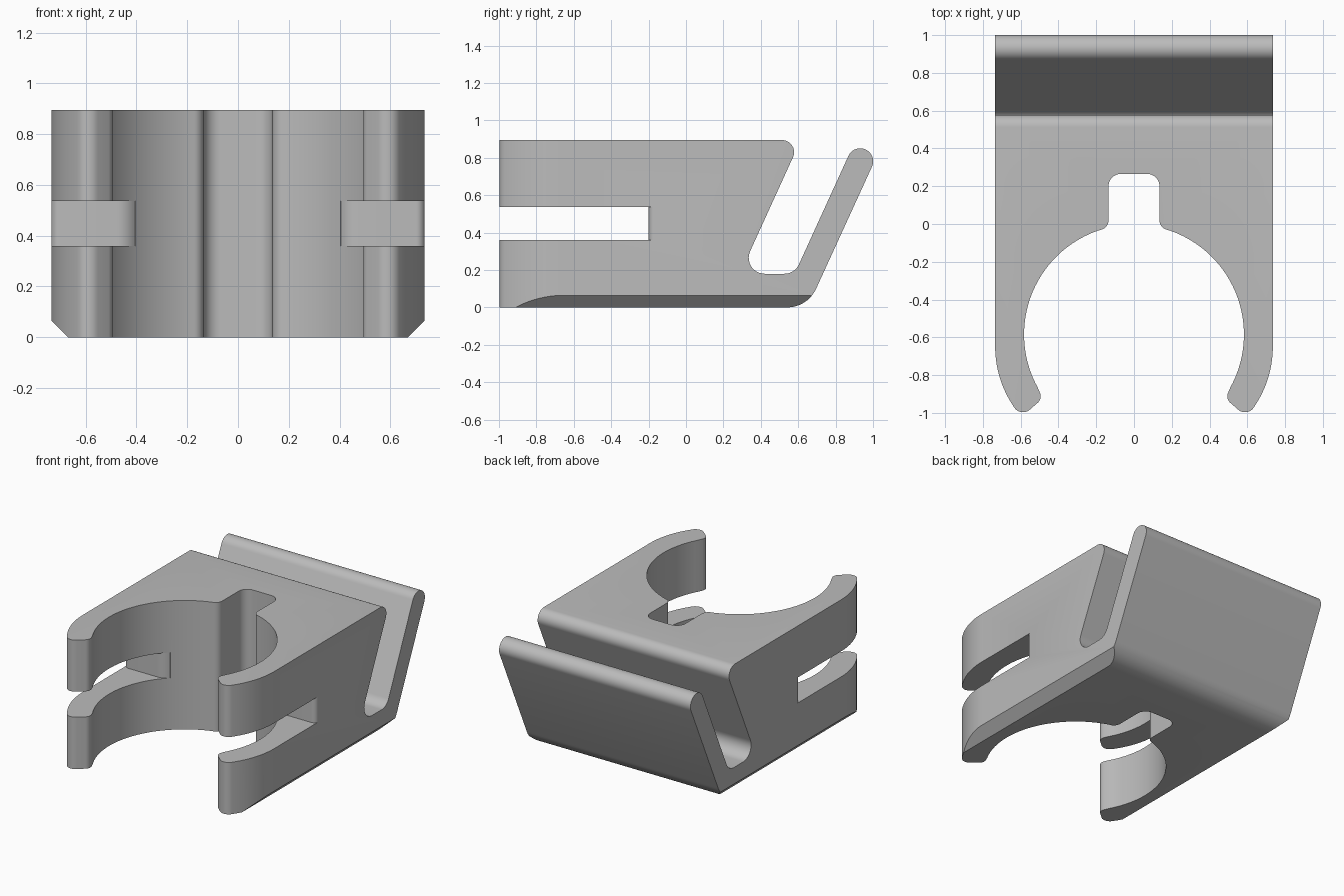
import bpy, bmesh
from math import sin, cos, tan, radians, pi
from mathutils import Vector

cube = bpy.data.objects.get("Cube")
if cube:
    bpy.data.objects.remove(cube, do_unlink=True)

grey = bpy.data.materials.new("light grey plastic")
grey.use_nodes = True
grey.diffuse_color = (0.5, 0.5, 0.5, 1)
grey.node_tree.nodes["Principled BSDF"].inputs["Base Color"].default_value = (0.5, 0.5, 0.5, 1)


def rounded(corners, steps=10):
    """Outline from (a, b) or (a, b, radius) corners, with the radii filleted."""
    out = []
    for i, c in enumerate(corners):
        p = Vector(c[:2])
        if len(c) == 2:
            out.append(p)
            continue
        u = (Vector(corners[i - 1][:2]) - p).normalized()
        v = (Vector(corners[(i + 1) % len(corners)][:2]) - p).normalized()
        half = u.angle(v) / 2
        centre = p + (u + v).normalized() * c[2] / sin(half)
        start = p + u * c[2] / tan(half) - centre
        end = p + v * c[2] / tan(half) - centre
        sweep = pi - 2 * half
        for k in range(steps + 1):
            t = k / steps
            out.append(centre + (start * sin((1 - t) * sweep) + end * sin(t * sweep)) / sin(sweep))
    return out


def prism(name, outline, axis, low, high):
    """Extrude an outline along x, y or z."""
    place = {"x": lambda p, d: (d, p[0], p[1]),
             "y": lambda p, d: (p[0], d, p[1]),
             "z": lambda p, d: (p[0], p[1], d)}[axis]
    bm = bmesh.new()
    face = bm.faces.new([bm.verts.new(place(p, low)) for p in outline])
    new = bmesh.ops.extrude_face_region(bm, geom=[face])["geom"]
    shift = Vector(place((0, 0), high - low))
    bmesh.ops.translate(bm, vec=shift, verts=[g for g in new if isinstance(g, bmesh.types.BMVert)])
    bmesh.ops.recalc_face_normals(bm, faces=bm.faces)
    mesh = bpy.data.meshes.new(name)
    bm.to_mesh(mesh)
    bm.free()
    mesh.materials.append(grey)
    obj = bpy.data.objects.new(name, mesh)
    bpy.context.collection.objects.link(obj)
    return obj


def combine(body, tool, operation):
    mod = body.modifiers.new(tool.name, "BOOLEAN")
    mod.operation = operation
    mod.solver = "EXACT"
    mod.object = tool
    bpy.context.view_layer.objects.active = body
    bpy.ops.object.modifier_apply(modifier=mod.name)
    bpy.data.objects.remove(tool, do_unlink=True)


def mirrored(half):
    """Close a right-hand outline with its left-hand reflection."""
    return half + [(-c[0], *c[1:]) for c in reversed(half)]


def arc(cx, cy, radius, start, end, steps):
    return [(cx + radius * cos(radians(start + (end - start) * k / steps)),
             cy + radius * sin(radians(start + (end - start) * k / steps)))
            for k in range(steps + 1)]


# Side profile: block, hook slot and slanted rear leg
side = [(-1.1, 0), (0.65, 0, 0.17), (1.023, 0.815, 0.068), (0.897, 0.873, 0.068),
        (0.581, 0.18, 0.085), (0.288, 0.18, 0.085), (0.614, 0.895, 0.065), (-1.1, 0.895)]
body = prism("clip_body", rounded(side), "x", -1, 1)

# Plan: curved gripping arms, round bore and keyway
plan = [(0.735, 1.1)]
plan += arc(0.175, -0.65, 0.56, 0, -32, 14)
plan += [(0.60, -1.025, 0.055), (0.485, -0.925, 0.045)]
plan += arc(0, -0.585, 0.582, -28.8, 71, 40)
plan += [(0.135, -0.019, 0.05), (0.135, 0.265, 0.065)]
combine(body, prism("plan_tool", rounded(mirrored(plan)), "z", -0.2, 1.2), "INTERSECT")

# Chamfers along the lower side edges
chamfer = mirrored([(0.57, -0.1), (1.67, 1.0)])
combine(body, prism("chamfer_tool", chamfer, "y", -1.3, 1.3), "INTERSECT")

# Horizontal slot through both arms, with rounded end walls
slot = [(0.36, -1.1), (0.36, -0.2), (0.405, -0.165), (0.44, -0.2, 0.09),
        (0.7355, -0.2, 0.034), (0.7355, -0.16), (0.8, -0.16), (0.8, -1.1)]
for sign in (-1, 1):
    outline = [(sign * c[0], *c[1:]) for c in slot]
    combine(body, prism("slot_tool", rounded(outline), "z", 0.36, 0.537), "DIFFERENCE")

# Smooth fillets, crisp edges
bpy.ops.object.select_all(action="DESELECT")
body.select_set(True)
bpy.context.view_layer.objects.active = body
bpy.ops.object.shade_smooth_by_angle(angle=radians(25))
